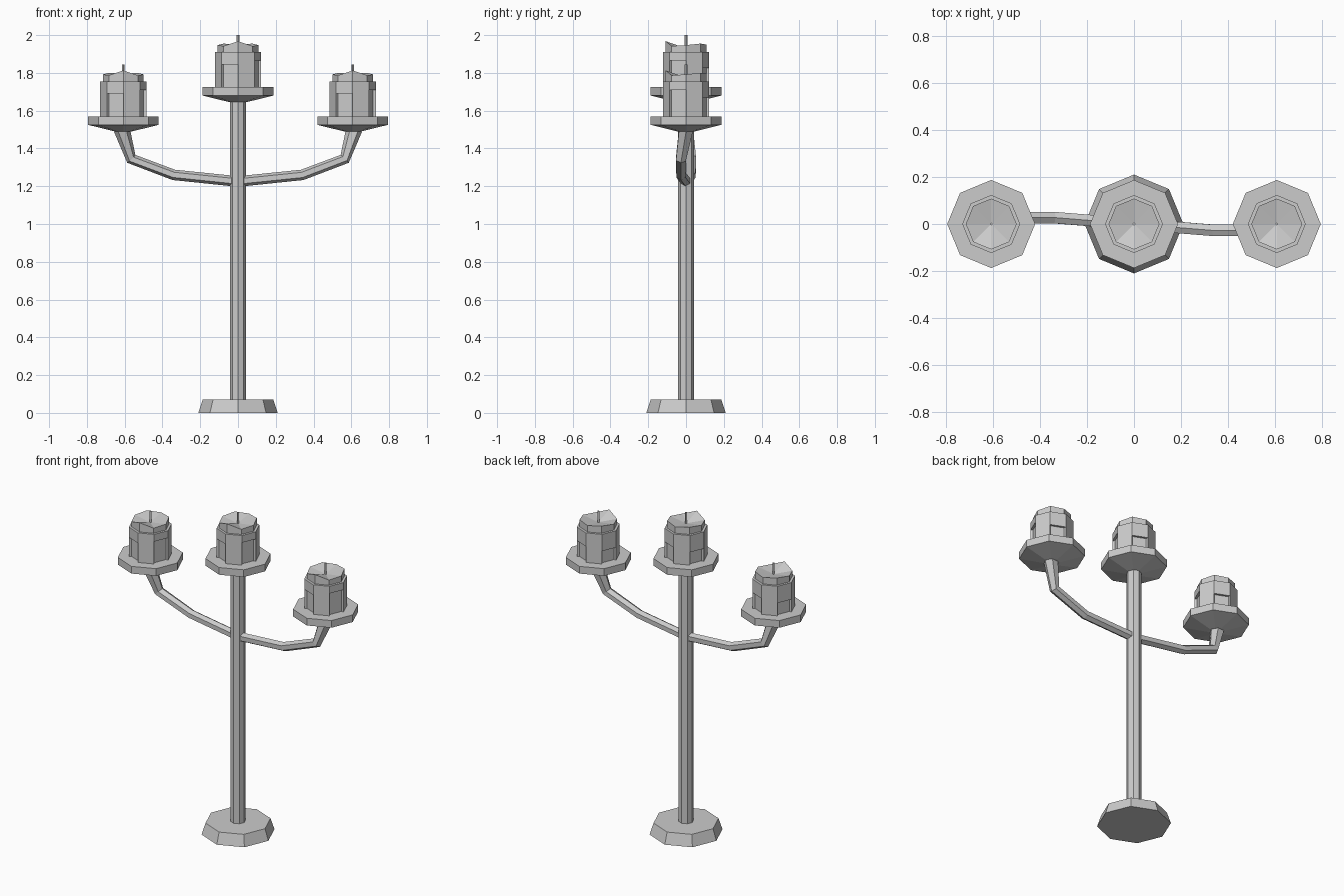
import bpy, math
from mathutils import Vector

if "Cube" in bpy.data.objects:
    bpy.data.objects.remove(bpy.data.objects["Cube"])


def add_mesh(name, verts, faces, loc=(0, 0, 0)):
    me = bpy.data.meshes.new(name)
    me.from_pydata([tuple(v) for v in verts], [], faces)
    me.update()
    ob = bpy.data.objects.new(name, me)
    ob.location = loc
    bpy.context.collection.objects.link(ob)
    return ob


def bridge(n, rings):
    return [(r * n + i, r * n + (i + 1) % n, (r + 1) * n + (i + 1) % n, (r + 1) * n + i)
            for r in range(rings - 1) for i in range(n)]


def ring(r, z, n=8):
    return [(r * math.cos(2 * math.pi * i / n), r * math.sin(2 * math.pi * i / n), z) for i in range(n)]


def lathe(name, profile, loc=(0, 0, 0), n=8):
    verts = [v for r, z in profile for v in ring(r, z, n)]
    k = len(profile)
    caps = [tuple(range(n))[::-1], tuple(range((k - 1) * n, k * n))]
    return add_mesh(name, verts, bridge(n, k) + caps, loc)


def arm(name, side):
    # tube swept along a bent path; the second arm is turned half way round z
    path = [(0, 0, 1.225), (0.34, -0.027, 1.26), (0.565, -0.027, 1.345), (0.615, 0, 1.50)]
    radii = [0.028, 0.028, 0.03, 0.043]
    pts = [Vector((x * side, y * side, z)) for x, y, z in path]
    verts, n = [], 6
    for i, p in enumerate(pts):
        a = (p - pts[i - 1]).normalized() if i else Vector()
        b = (pts[i + 1] - p).normalized() if i < len(pts) - 1 else Vector()
        t = (a + b).normalized()
        if i == len(pts) - 1:
            t = Vector((0.3 * side, 0, 1)).normalized()
        u = t.cross(Vector((0, 1, 0))).normalized()
        w = t.cross(u)
        for k in range(n):
            ang = 2 * math.pi * k / n
            verts.append(p + radii[i] * (math.cos(ang) * u + math.sin(ang) * w))
    caps = [tuple(range(n))[::-1], tuple(range(n * 3, n * 4))]
    add_mesh(name, verts, bridge(n, 4) + caps)


def candle(tag, x, z):
    loc = (x, 0, z)
    # drip plate with shallow conical underside
    lathe(tag + "_plate", [(0.045, -0.08), (0.187, -0.045), (0.187, 0)], loc)
    # wax core with an uneven rim sinking to the middle
    rim = [0.222, 0.23, 0.225, 0.23, 0.222, 0.217, 0.243, 0.217]
    verts = ring(0.108, 0) + [(a, b, rim[i]) for i, (a, b, _) in enumerate(ring(0.108, 0))]
    verts.append((0, 0, 0.205))
    faces = bridge(8, 2) + [tuple(range(8))[::-1]]
    faces += [(8 + i, 8 + (i + 1) % 8, 16) for i in range(8)]
    add_mesh(tag + "_wax", verts, faces, loc)
    # drips: one slab per side, each running down a different length
    ends = [0, 0.10, 0, 0.08, 0, 0.12, 0, 0.14]
    verts, faces = [], []
    for i, low in enumerate(ends):
        j, o = (i + 1) % 8, len(verts)
        for h in (low, 0.185):
            inner, outer = ring(0.106, h), ring(0.123, h)
            verts += [inner[i], outer[i], outer[j], inner[j]]
        faces += [tuple(o + k for k in f) for f in
                  ((3, 2, 1, 0), (4, 5, 6, 7), (1, 2, 6, 5), (0, 1, 5, 4), (2, 3, 7, 6))]
    add_mesh(tag + "_drips", verts, faces, loc)
    # wick
    lathe(tag + "_wick", [(0.007, 0.2), (0.007, 0.275)], loc, 4)


# base and stem
lathe("base", [(0.21, 0), (0.187, 0.07)])
lathe("stem", [(0.043, 0.06), (0.043, 1.66)])

# arms
arm("right_arm", 1)
arm("left_arm", -1)

# candles on their plates
candle("centre_candle", 0, 1.725)
candle("left_candle", -0.607, 1.57)
candle("right_candle", 0.607, 1.57)
